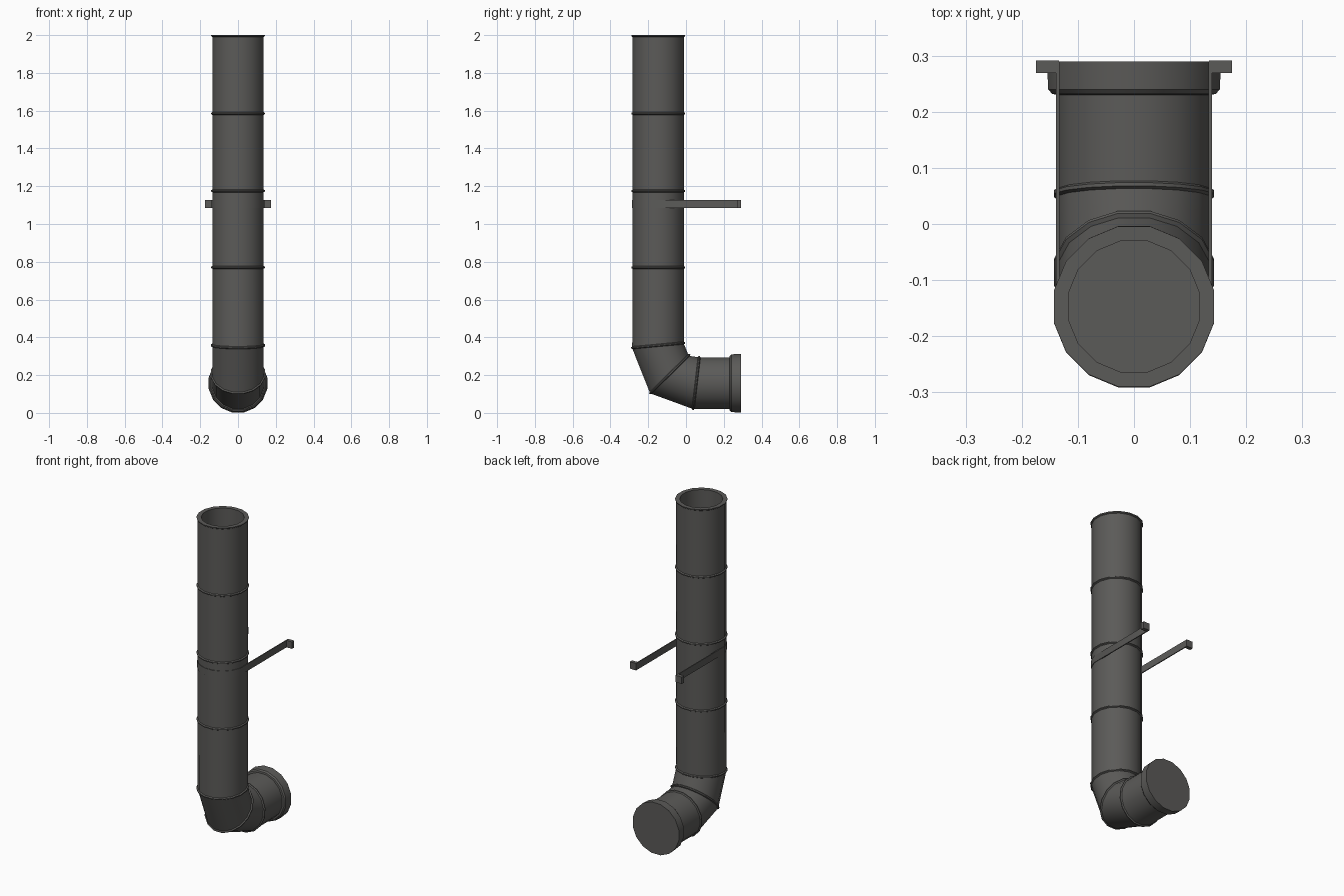
import bpy, bmesh, math
from mathutils import Vector

if "Cube" in bpy.data.objects:
    bpy.data.objects.remove(bpy.data.objects["Cube"])

N = 16
K = 1 / math.cos(math.pi / N)      # flat-to-corner factor
R = 0.136 * K
CY, CZ = -0.147, 0.157             # axes of the upright and the outlet

mat = bpy.data.materials.new("dark grey metal")
mat.diffuse_color = (0.105, 0.103, 0.098, 1)
mat.use_nodes = True
mat.node_tree.nodes["Principled BSDF"].inputs["Base Color"].default_value = mat.diffuse_color


def finish(name, bm):
    bmesh.ops.recalc_face_normals(bm, faces=bm.faces)
    me = bpy.data.meshes.new(name)
    bm.to_mesh(me)
    bm.free()
    me.materials.append(mat)
    ob = bpy.data.objects.new(name, me)
    bpy.context.collection.objects.link(ob)
    bpy.ops.object.select_all(action='DESELECT')
    ob.select_set(True)
    bpy.context.view_layer.objects.active = ob
    bpy.ops.object.shade_smooth_by_angle(angle=math.radians(30))
    return ob


def ring(a, b, scale=1.0, shift=0.0):
    """Tilted ring between outer point a and inner point b in the y-z plane."""
    a, b = Vector((0, *a)), Vector((0, *b))
    v = (b - a) / 2 * K * scale
    n = Vector((0, v.z, -v.y)).normalized()   # along the flow
    c = (a + b) / 2 + n * shift
    return [c + v * math.cos(t) + Vector((R * scale * math.sin(t), 0, 0))
            for t in [(i + 0.5) * 2 * math.pi / N for i in range(N)]]


def bead(a, b):
    return [ring(a, b, 1, -0.007), ring(a, b, 1.05, -0.003),
            ring(a, b, 1.05, 0.003), ring(a, b, 1, 0.007)]


def flat(z, scale=1.0):
    return ring((CY - 0.136, z), (CY + 0.136, z), scale)


def upright(y, r):
    return ring((y, CZ - 0.136), (y, CZ + 0.136), r / 0.136)


def loft(name, rings):
    bm = bmesh.new()
    vs = [[bm.verts.new(p) for p in r] for r in rings]
    for r, s in zip(vs, vs[1:]):
        for i in range(N):
            j = (i + 1) % N
            bm.faces.new((r[i], r[j], s[j], s[i]))
    bm.faces.new(vs[0])
    bm.faces.new(vs[-1])
    return finish(name, bm)


# Pipe: recessed mouth, beaded upright, mitred elbow, outlet
rings = [flat(1.6, 0.86), flat(2.0, 0.86), flat(2.0, 1.05), flat(1.994, 1.04), flat(1.99)]
for z in (1.585, 1.175, 0.77):
    rings += bead((CY - 0.136, z), (CY + 0.136, z))
for a, b in [((-0.284, 0.345), (-0.011, 0.37)),
             ((-0.188, 0.106), (0.016, 0.306)),
             ((0.038, 0.022), (0.07, 0.294))]:
    rings += bead(a, b)
rings.append(upright(0.24, 0.136))
loft("drain_pipe", rings)

# Collar where the outlet meets the wall
loft("wall_collar", [upright(0.23, 0.136), upright(0.232, 0.146),
                     upright(0.24, 0.153), upright(0.29, 0.155)])

# Bracket: U strap round the front with two feet on the wall
outer, inner = [], []
for rad, out in ((0.139 * K, outer), (0.133 * K, inner)):
    x = rad / K
    out.append((-x, 0.29))
    for i in range(N // 2):
        t = math.pi + (i + 0.5) * 2 * math.pi / N
        out.append((rad * math.cos(t), CY + rad * math.sin(t)))
    out.append((x, 0.29))
bm = bmesh.new()
cols = [[bm.verts.new((x, y, z)) for (x, y), z in
         ((o, 1.085), (o, 1.127), (i, 1.127), (i, 1.085))] for o, i in zip(outer, inner)]
for c, d in zip(cols, cols[1:]):
    for k in range(4):
        m = (k + 1) % 4
        bm.faces.new((c[k], c[m], d[m], d[k]))
bm.faces.new(cols[0])
bm.faces.new(cols[-1])
finish("bracket_strap", bm)

for side, label in ((-1, "left"), (1, "right")):
    bm = bmesh.new()
    bmesh.ops.create_cube(bm, size=1)
    for v in bm.verts:
        v.co = Vector((side * 0.1545 + v.co.x * 0.041, 0.28 + v.co.y * 0.022,
                       1.106 + v.co.z * 0.042))
    finish("bracket_foot_" + label, bm)
